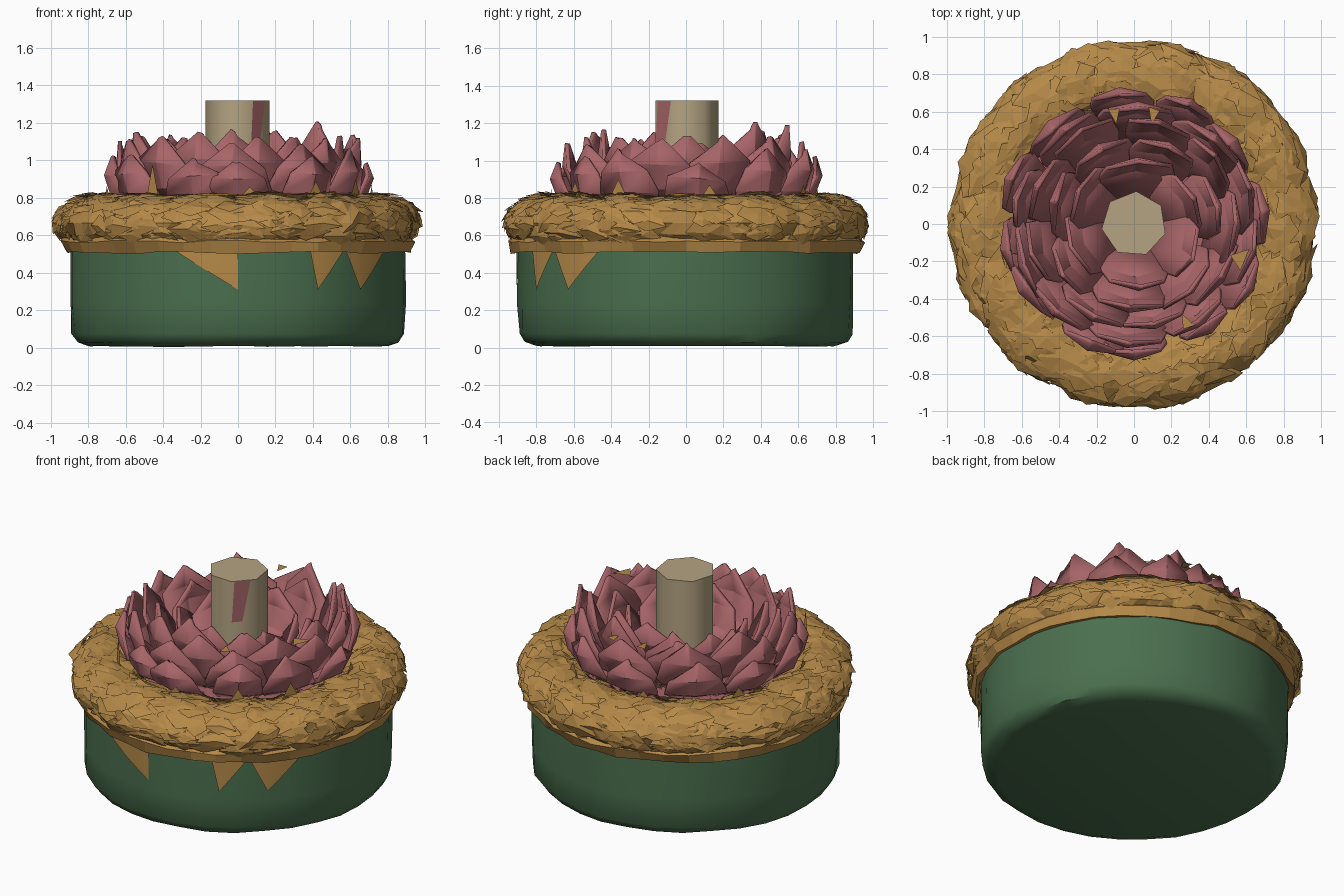
import bpy, bmesh, random
from math import sin, cos, pi, radians, hypot
from mathutils import Vector

random.seed(11)
if "Cube" in bpy.data.objects:
    bpy.data.objects.remove(bpy.data.objects["Cube"])


def material(name, rgb):
    m = bpy.data.materials.new(name)
    m.use_nodes = True
    m.diffuse_color = (*rgb, 1)
    m.node_tree.nodes["Principled BSDF"].inputs["Base Color"].default_value = (*rgb, 1)
    return m


GREEN = material("leaf green", (0.07, 0.16, 0.077))
GOLD = material("golden ochre", (0.46, 0.25, 0.065))
PINK = material("dusty pink", (0.39, 0.13, 0.14))
CREAM = material("candle cream", (0.46, 0.37, 0.225))


def finish(bm, name, mat, angle=None):
    mesh = bpy.data.meshes.new(name)
    bm.to_mesh(mesh)
    bm.free()
    ob = bpy.data.objects.new(name, mesh)
    bpy.context.collection.objects.link(ob)
    mesh.materials.append(mat)
    if angle:
        bpy.ops.object.select_all(action="DESELECT")
        ob.select_set(True)
        bpy.context.view_layer.objects.active = ob
        bpy.ops.object.shade_smooth_by_angle(angle=radians(angle))
    return ob


def polar(r, a, z):
    return Vector((r * cos(a), r * sin(a), z))


def lathe(name, profile, sides, mat, angle=None, turn=0, wobble=0):
    """Spin an (r, z) profile and cap both ends."""
    bm = bmesh.new()
    rings = []
    for r, z in profile:
        rings.append([bm.verts.new(polar(r + random.uniform(-wobble, wobble), turn + 2 * pi * i / sides,
                                         z + random.uniform(0, wobble))) for i in range(sides)])
    for lo, hi in zip(rings, rings[1:]):
        for i in range(sides):
            j = (i + 1) % sides
            bm.faces.new((lo[i], lo[j], hi[j], hi[i]))
    bm.faces.new(rings[0][::-1])
    bm.faces.new(rings[-1])
    return finish(bm, name, mat, angle)


# Green base with a rounded lower rim
lathe("base", [(0.80, 0.005), (0.86, 0.025), (0.89, 0.07), (0.898, 0.24), (0.897, 0.53)],
      32, GREEN, 40, wobble=0.007)


# Golden points hanging over the base wall
def hanging_point(name, a0, a1, tip, top=0.53, low=0.31):
    a0, a1, tip = radians(a0), radians(a1), radians(tip)
    bm = bmesh.new()
    steps = 6
    rows = []
    for k in range(5):
        t = k / 4
        left, right = a0 + (tip - a0) * t, a1 + (tip - a1) * t
        rows.append([bm.verts.new(polar(0.907, left + (right - left) * i / steps, top + (low - top) * t))
                     for i in range(steps + 1)])
    for up, dn in zip(rows, rows[1:]):
        for i in range(steps):
            bm.faces.new((up[i], dn[i], dn[i + 1], up[i + 1]))
    bmesh.ops.remove_doubles(bm, verts=bm.verts, dist=0.0005)
    finish(bm, name, GOLD, 40)


hanging_point("hanging_point_front", -113, -90, -90)
hanging_point("hanging_point_mid", -65, -51, -62)
hanging_point("hanging_point_side", -51, -30, -44)


# Golden flower ring: a lumpy rough tube covered in crumpled petals
LUMPS = 14


def ring_point(a, p, grow=1.0):
    """Point on the tube at ring angle a and section angle p."""
    swell = 0.86 + 0.14 * abs(sin(LUMPS / 2 * (a - pi / 2))) ** 0.6
    k = swell * grow
    return polar(0.765 + 0.215 * k * cos(p), a, 0.665 + 0.155 * k * sin(p))


def keep_inside(v):
    r = hypot(v.x, v.y)
    if r > 0.998:
        v.x, v.y = v.x * 0.998 / r, v.y * 0.998 / r
    v.z = min(max(v.z, 0.50), 0.85)
    return v


bm = bmesh.new()
AROUND, SECTION = 84, 14
tube = [[bm.verts.new(keep_inside(ring_point(2 * pi * i / AROUND, 2 * pi * j / SECTION, random.uniform(0.86, 1.04))))
         for j in range(SECTION)] for i in range(AROUND)]
for i in range(AROUND):
    for j in range(SECTION):
        p, q = tube[i], tube[(i + 1) % AROUND]
        m = (j + 1) % SECTION
        bm.faces.new((p[j], q[j], q[m]))
        bm.faces.new((p[j], q[m], p[m]))
finish(bm, "flower_ring", GOLD)

bm = bmesh.new()
SHAPE = [(-1, -0.2), (-0.1, -0.8), (1, -0.3), (0.5, 0.6), (-0.5, 0.8)]
for _ in range(520):
    a, p = random.uniform(0, 2 * pi), radians(random.uniform(-60, 165))
    wide, tall = random.uniform(0.06, 0.14), random.uniform(0.25, 0.6)
    skew = random.uniform(-0.3, 0.3)
    flare = random.uniform(0.0, 0.14)
    # lower edges flare out, upper edges tuck in, so petals overlap like shingles
    rim = [bm.verts.new(keep_inside(ring_point(a + x * wide, p + (y + skew * x) * tall,
                                               random.uniform(0.97, 1.05) - flare * y))) for x, y in SHAPE]
    mid = bm.verts.new(keep_inside(ring_point(a, p, random.uniform(1.0, 1.08))))
    for i in range(len(rim)):
        bm.faces.new((mid, rim[i], rim[(i + 1) % len(rim)]))
finish(bm, "golden_petals", GOLD)

# Thin uneven golden lip where the flowers meet the base
lathe("golden_lip", [(0.88, 0.515), (0.925, 0.50), (0.95, 0.56), (0.88, 0.62)], 40, GOLD, wobble=0.015)


# Cupped pink petals in rings
def petal(bm, a, r_base, r_belly, r_tip, z_base, z_tip, width):
    rows = [(0, 0.65), (0.35, 1.0), (0.7, 0.85), (1, 0.1)]
    lean = random.uniform(-0.25, 0.25) * width
    grid = []
    for t, w in rows:
        r = r_base * (1 - t) ** 2 + 2 * r_belly * t * (1 - t) + r_tip * t * t
        z = z_base + (z_tip - z_base) * t ** 1.25
        line = []
        for s in (-1, 0, 1):
            off = s * w * width * random.uniform(0.88, 1.08) + lean * t
            drop = abs(s) * random.uniform(-0.03, 0.02) * t
            line.append(bm.verts.new(polar(r - abs(s) * w * 0.05, a, z + drop) + polar(off, a + pi / 2, 0)))
        grid.append(line)
    for lo, hi in zip(grid, grid[1:]):
        for i in range(2):
            bm.faces.new((lo[i], lo[i + 1], hi[i + 1], hi[i]))


def petal_ring(name, count, turn, r_base, r_belly, r_tip, z_base, z_tip, width):
    bm = bmesh.new()
    for k in range(count):
        a = turn + 2 * pi * (k + random.uniform(-0.15, 0.15)) / count
        petal(bm, a, r_base, r_belly, r_tip + random.uniform(-0.03, 0.015), z_base,
              z_tip + random.uniform(-0.07, 0.01), width * random.uniform(0.9, 1.1))
    ob = finish(bm, name, PINK, 25)
    mod = ob.modifiers.new("thickness", "SOLIDIFY")
    mod.thickness = 0.022


petal_ring("outer_petals", 12, 0.1, 0.58, 0.80, 0.70, 0.75, 1.05, 0.18)
petal_ring("second_petals", 10, 0.3, 0.48, 0.72, 0.655, 0.75, 1.13, 0.20)
petal_ring("third_petals", 9, 0.0, 0.40, 0.63, 0.575, 0.75, 1.185, 0.20)
petal_ring("fourth_petals", 7, 0.2, 0.28, 0.54, 0.47, 0.75, 1.15, 0.20)
petal_ring("inner_petals", 6, 0.5, 0.17, 0.41, 0.37, 0.75, 1.08, 0.19)

# Golden sepals standing against the outer petals
bm = bmesh.new()
for degrees, z_tip, half in ((-129, 0.98, 4), (-85, 0.86, 7), (-55, 0.89, 6), (-30, 0.90, 6), (10, 0.87, 6),
                             (60, 0.87, 6), (105, 0.86, 6), (150, 0.87, 6), (195, 0.86, 7)):
    a, half = radians(degrees), radians(half)
    bm.faces.new([bm.verts.new(p) for p in (polar(0.725, a - half, 0.76), polar(0.725, a + half, 0.76),
                                            polar(0.725, a, z_tip))])
finish(bm, "golden_sepals", GOLD)

# Small golden slips tucked between the petal rings
bm = bmesh.new()
for degrees, size in ((-18, 0.10), (80, 0.05), (100, 0.05), (-62, 0.05)):
    a = radians(degrees)
    bm.faces.new([bm.verts.new(p) for p in (polar(0.54, a, 1.08), polar(0.62, a - size, 1.08),
                                            polar(0.63, a + size, 1.08))])
finish(bm, "golden_slips", GOLD)

# Shallow pink cup floor joining the petals
lathe("petal_floor", [(0.60, 0.72), (0.64, 0.77), (0.45, 0.77), (0.17, 0.76)], 24, PINK, 40)

# Seven-sided candle with a pink streak on one face
RADIUS, TURN = 0.175, radians(-17)
lathe("candle", [(RADIUS, 0.74), (RADIUS, 1.32)], 7, CREAM, 60, turn=TURN)
bm = bmesh.new()
streak = [(-62, 1.318), (-67, 1.06), (-46, 1.06), (-29, 1.318)]
flat = RADIUS * cos(pi / 7) + 0.004
middle = TURN - pi / 7
bm.faces.new([bm.verts.new(polar(flat / cos(radians(d) - middle), radians(d), z)) for d, z in streak])
finish(bm, "candle_streak", PINK)
